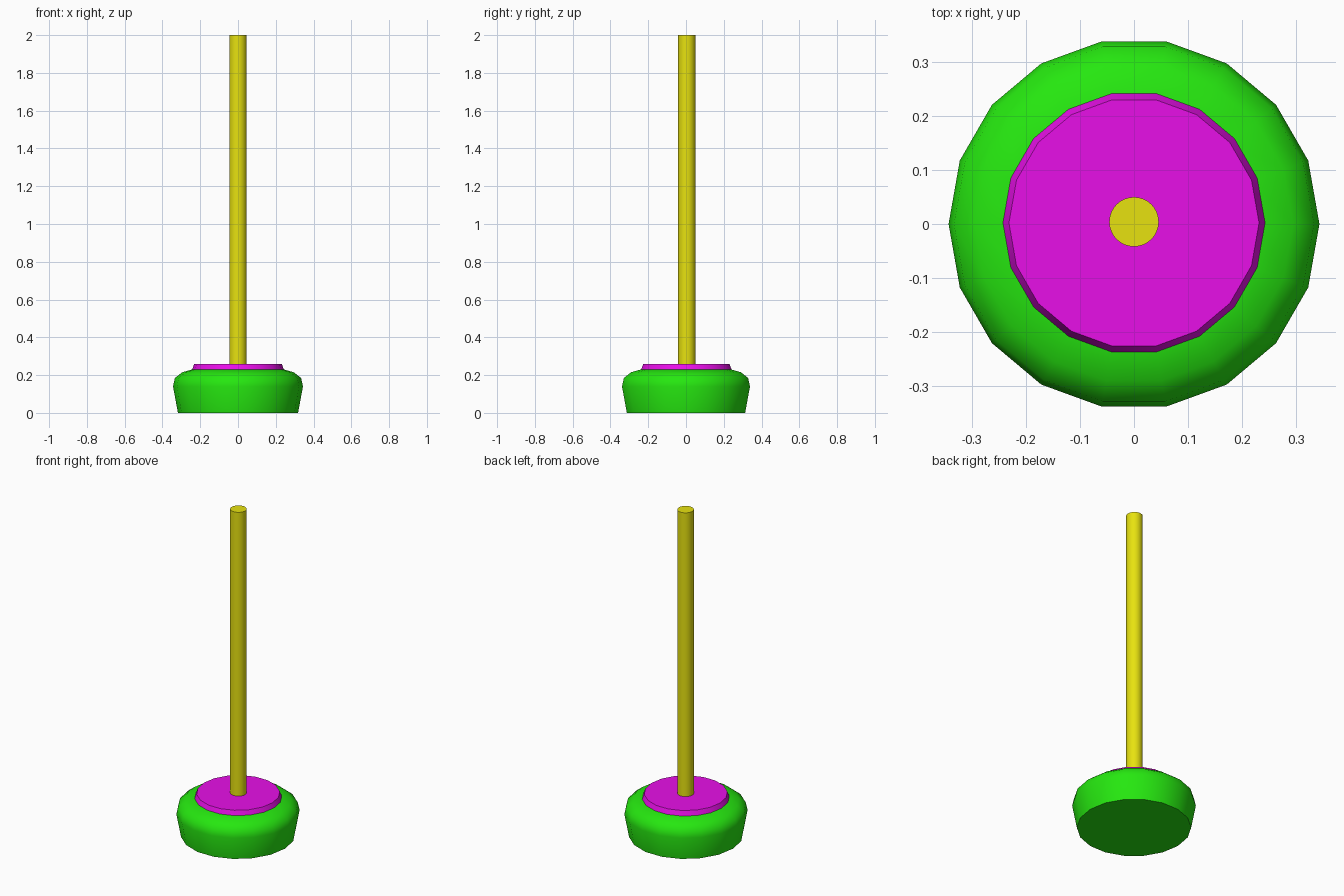
import bpy
import bmesh
import math

cube = bpy.data.objects.get("Cube")
if cube:
    bpy.data.objects.remove(cube, do_unlink=True)


def make_material(name, color):
    mat = bpy.data.materials.new(name)
    mat.use_nodes = True
    mat.diffuse_color = color
    mat.node_tree.nodes["Principled BSDF"].inputs["Base Color"].default_value = color
    return mat


def turned(name, profile, sides, mat, y=0.0, sharp=40):
    """Spin a (radius, height) profile around z and close both ends."""
    bm = bmesh.new()
    rings = []
    for r, z in profile:
        angles = [2 * math.pi * i / sides for i in range(sides)]
        rings.append([bm.verts.new((r * math.cos(a), r * math.sin(a), z)) for a in angles])
    for low, high in zip(rings, rings[1:]):
        for i in range(sides):
            j = (i + 1) % sides
            bm.faces.new((low[i], low[j], high[j], high[i]))
    bm.faces.new(rings[0][::-1])
    bm.faces.new(rings[-1])
    mesh = bpy.data.meshes.new(name)
    bm.to_mesh(mesh)
    bm.free()
    mesh.materials.append(mat)
    obj = bpy.data.objects.new(name, mesh)
    obj.location.y = y
    bpy.context.collection.objects.link(obj)
    bpy.ops.object.select_all(action="DESELECT")
    obj.select_set(True)
    bpy.context.view_layer.objects.active = obj
    bpy.ops.object.shade_smooth_by_angle(angle=math.radians(sharp))
    return obj


green = make_material("bright green", (0.019, 0.8, 0.005, 1))
magenta = make_material("magenta", (0.8, 0.005, 0.8, 1))
yellow = make_material("yellow", (0.8, 0.76, 0.005, 1))

# Rounded base, flaring outward up to a soft shoulder
turned("base", [(0.318, 0), (0.344, 0.14), (0.334, 0.185), (0.295, 0.215), (0.235, 0.232)],
       18, green, sharp=50)

# Thin bevelled disc on top of the base
turned("top_disc", [(0.245, 0.225), (0.232, 0.258)], 18, magenta, y=0.002)

# Tall round pole
turned("pole", [(0.046, 0.25), (0.046, 2.0)], 32, yellow, y=0.004)
